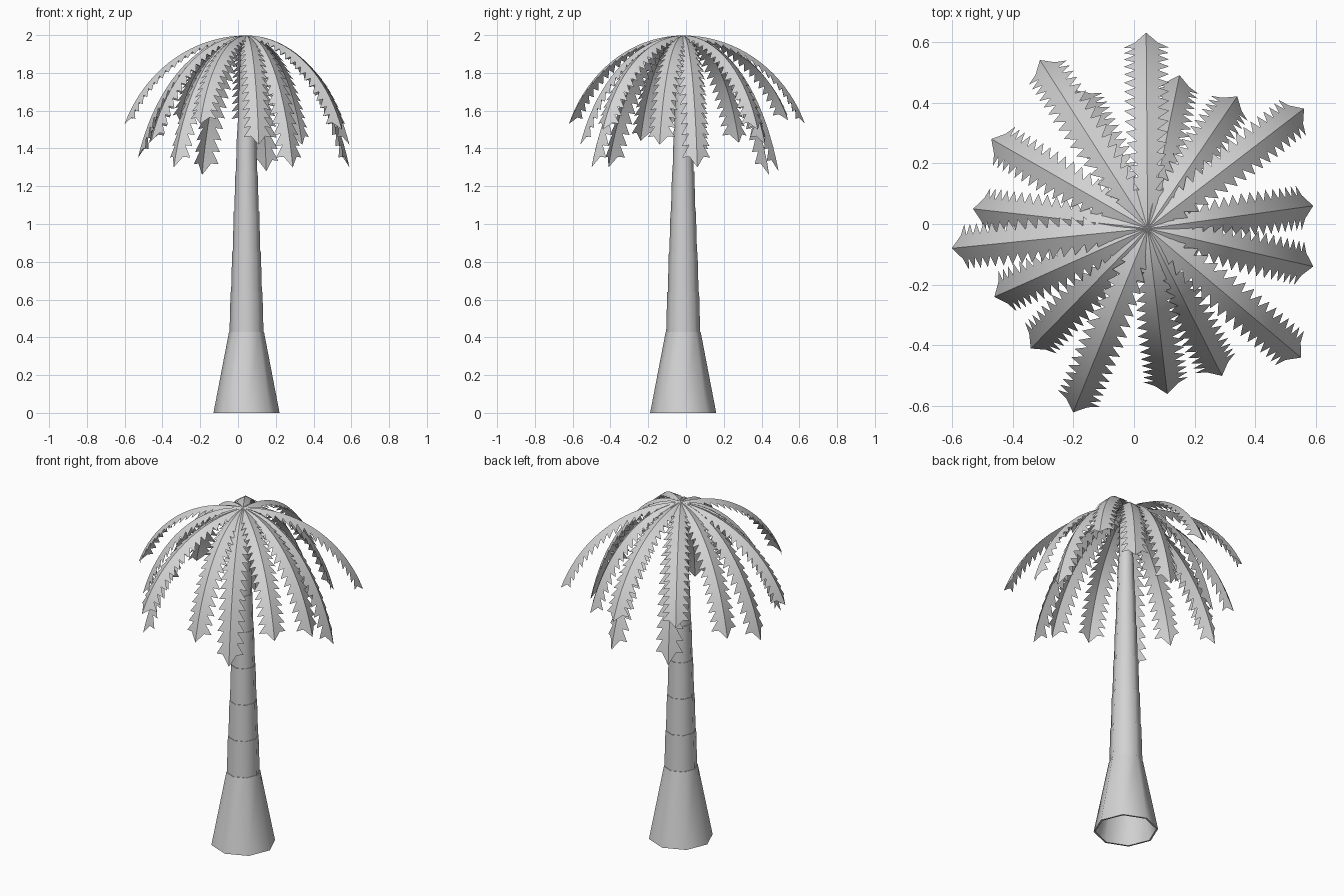
import bpy, bmesh, math
from mathutils import Vector

cube = bpy.data.objects.get("Cube")
if cube:
    bpy.data.objects.remove(cube, do_unlink=True)

grey = bpy.data.materials.new("light_grey")
grey.use_nodes = True
colour = (0.65, 0.65, 0.65, 1)
grey.diffuse_color = colour
grey.node_tree.nodes["Principled BSDF"].inputs["Base Color"].default_value = colour

CENTRE = Vector((0.045, -0.015, 0))
SIDES = 8
TEETH = 18
BEND = 1.2
TOP = 1.998


def finish(bm, name):
    mesh = bpy.data.meshes.new(name)
    bm.to_mesh(mesh)
    bm.free()
    mesh.materials.append(grey)
    obj = bpy.data.objects.new(name, mesh)
    bpy.context.collection.objects.link(obj)
    bpy.ops.object.select_all(action='DESELECT')
    obj.select_set(True)
    bpy.context.view_layer.objects.active = obj
    bpy.ops.object.shade_smooth_by_angle(angle=math.radians(50))


def trunk_segment(name, z0, z1, r0, r1):
    """Eight-sided tapered sleeve with narrow rims at both ends."""
    bm = bmesh.new()
    rings = []
    for z, r in ((z0, r0 - 0.01), (z0, r0), (z1, r1), (z1, r1 - 0.01)):
        rings.append([bm.verts.new(CENTRE + Vector((
            r * math.cos(math.tau * i / SIDES), r * math.sin(math.tau * i / SIDES), z)))
            for i in range(SIDES)])
    for low, high in zip(rings, rings[1:]):
        for i in range(SIDES):
            j = (i + 1) % SIDES
            bm.faces.new((low[i], low[j], high[j], high[i]))
    finish(bm, name)


def frond(name, tip):
    """Drooping ridged leaf with saw-toothed edges and a pointed end."""
    out = Vector((tip[0], tip[1], 0)) - CENTRE
    reach = out.length
    out.normalize()
    side = Vector((-out.y, out.x, 0))
    a = reach / math.sin(BEND)
    b = (TOP - tip[2]) / (1 - math.cos(BEND))

    def point(t, offset):
        # t runs along the arc, offset runs across it and sags to both sides
        ang = BEND * t
        pos = out * a * math.sin(ang) + Vector((0, 0, TOP - b * (1 - math.cos(ang))))
        tangent = out * a * math.cos(ang) - Vector((0, 0, b * math.sin(ang)))
        normal = tangent.cross(side).normalized()
        return CENTRE + pos + side * offset - normal * abs(offset) * 0.48

    def width(t):
        return 0.023 + 0.015 * min(1, t / 0.5)

    bm = bmesh.new()
    steps = [0.95 * i / TEETH for i in range(TEETH + 1)]
    ridge = [bm.verts.new(point(t, 0)) for t in steps]
    apex = bm.verts.new(point(1.0, 0))
    for s in (1, -1):
        notch = [bm.verts.new(point(t, s * width(t))) for t in steps]

        def face(*verts):
            bm.faces.new(verts if s < 0 else verts[::-1])

        for i in range(TEETH):
            face(ridge[i], notch[i], notch[i + 1], ridge[i + 1])
            t = steps[i + 1]
            tooth = bm.verts.new(point(t, s * width(t) * 1.95))
            face(notch[i], tooth, notch[i + 1])
        face(ridge[-1], notch[-1], apex)
    bmesh.ops.recalc_face_normals(bm, faces=bm.faces)
    if sum(f.normal.z for f in bm.faces) < 0:
        bmesh.ops.reverse_faces(bm, faces=bm.faces)
    finish(bm, name)


# Trunk: flared foot and a stack of tapering sleeves, each set into the one below
trunk_segment("trunk_foot", 0, 0.427, 0.175, 0.093)
PITCH = 0.213
for k in range(7):
    z = 0.427 + k * PITCH
    r = 0.090 - 0.0085 * k
    trunk_segment(f"trunk_segment_{k + 1}", z, z + PITCH, r, r - 0.0055)

# Crown: leaf tips around the trunk
tips = [
    (0.04, 0.63, 1.53), (-0.31, 0.54, 1.55), (-0.47, 0.28, 1.43), (-0.53, 0.05, 1.35),
    (-0.60, -0.08, 1.53), (-0.46, -0.24, 1.44), (-0.34, -0.41, 1.30), (-0.20, -0.62, 1.53),
    (0.11, -0.56, 1.42), (0.29, -0.50, 1.30), (0.55, -0.44, 1.50), (0.59, -0.14, 1.42),
    (0.59, 0.06, 1.30), (0.56, 0.38, 1.50), (0.34, 0.42, 1.42), (0.15, 0.49, 1.28),
    (-0.19, 0.44, 1.26)]
for n, tip in enumerate(tips):
    frond(f"palm_frond_{n + 1}", tip)
